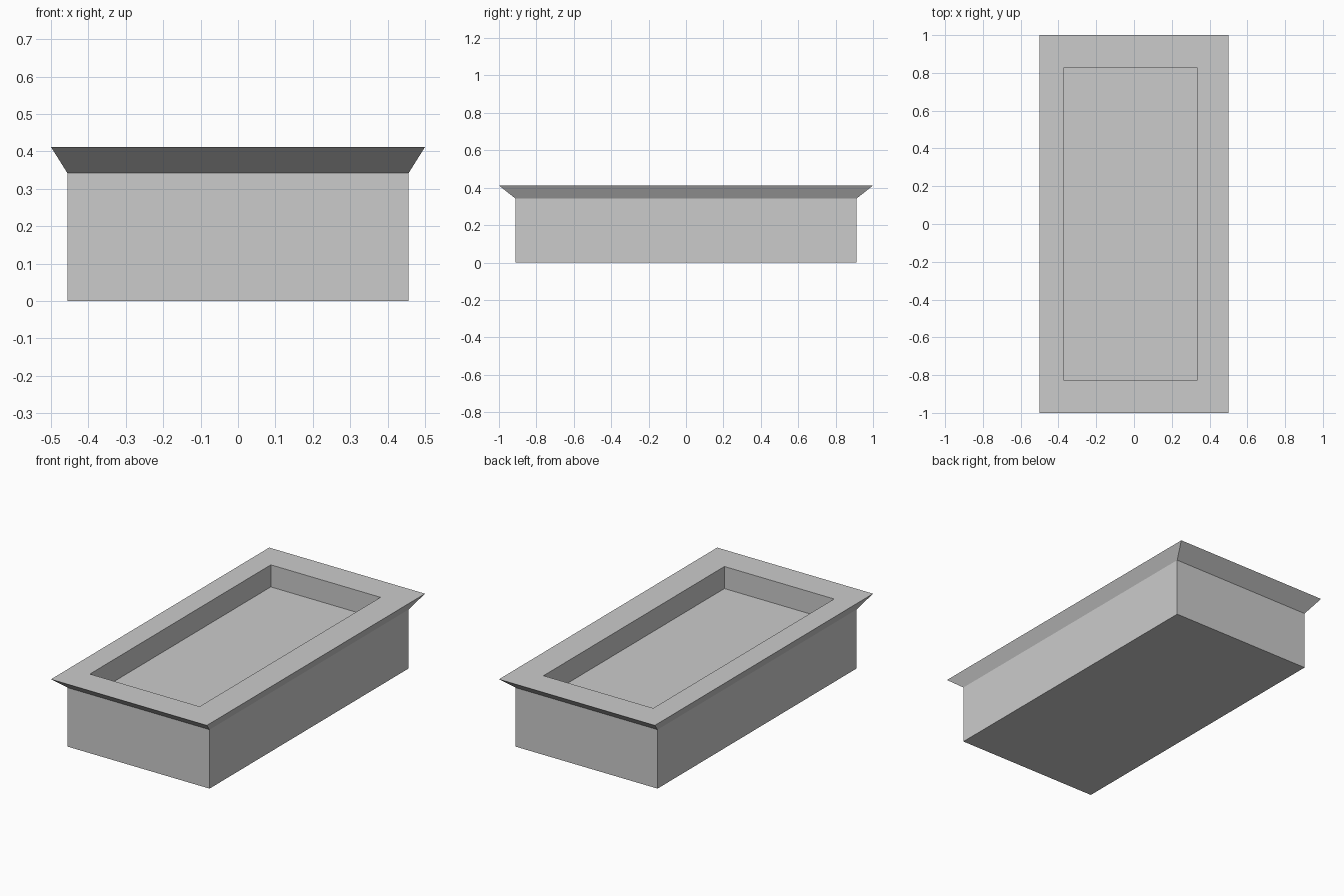
import bpy, bmesh

if "Cube" in bpy.data.objects:
    bpy.data.objects.remove(bpy.data.objects["Cube"])


def ring(bm, x0, x1, y, z):
    """Rectangular loop of four vertices at height z."""
    return [bm.verts.new(p) for p in
            ((x0, -y, z), (x1, -y, z), (x1, y, z), (x0, y, z))]


# Basin: body, flared rim, flat lip and slightly off-centre recess
bm = bmesh.new()
profile = [
    (-0.456, 0.456, 0.912, 0.0),     # base
    (-0.456, 0.456, 0.912, 0.342),   # top of straight wall
    (-0.5, 0.5, 1.0, 0.412),         # outer edge of rim
    (-0.37, 0.334, 0.829, 0.412),    # opening
    (-0.37, 0.334, 0.829, 0.284),    # recess floor
]
rings = [ring(bm, *p) for p in profile]
for low, high in zip(rings, rings[1:]):
    for i in range(4):
        j = (i + 1) % 4
        bm.faces.new((low[i], low[j], high[j], high[i]))

# Underside and recess floor
bm.faces.new(rings[0][::-1])
bm.faces.new(rings[-1])
bmesh.ops.recalc_face_normals(bm, faces=bm.faces)

mesh = bpy.data.meshes.new("basin")
bm.to_mesh(mesh)
bm.free()
bpy.context.collection.objects.link(bpy.data.objects.new("basin", mesh))
